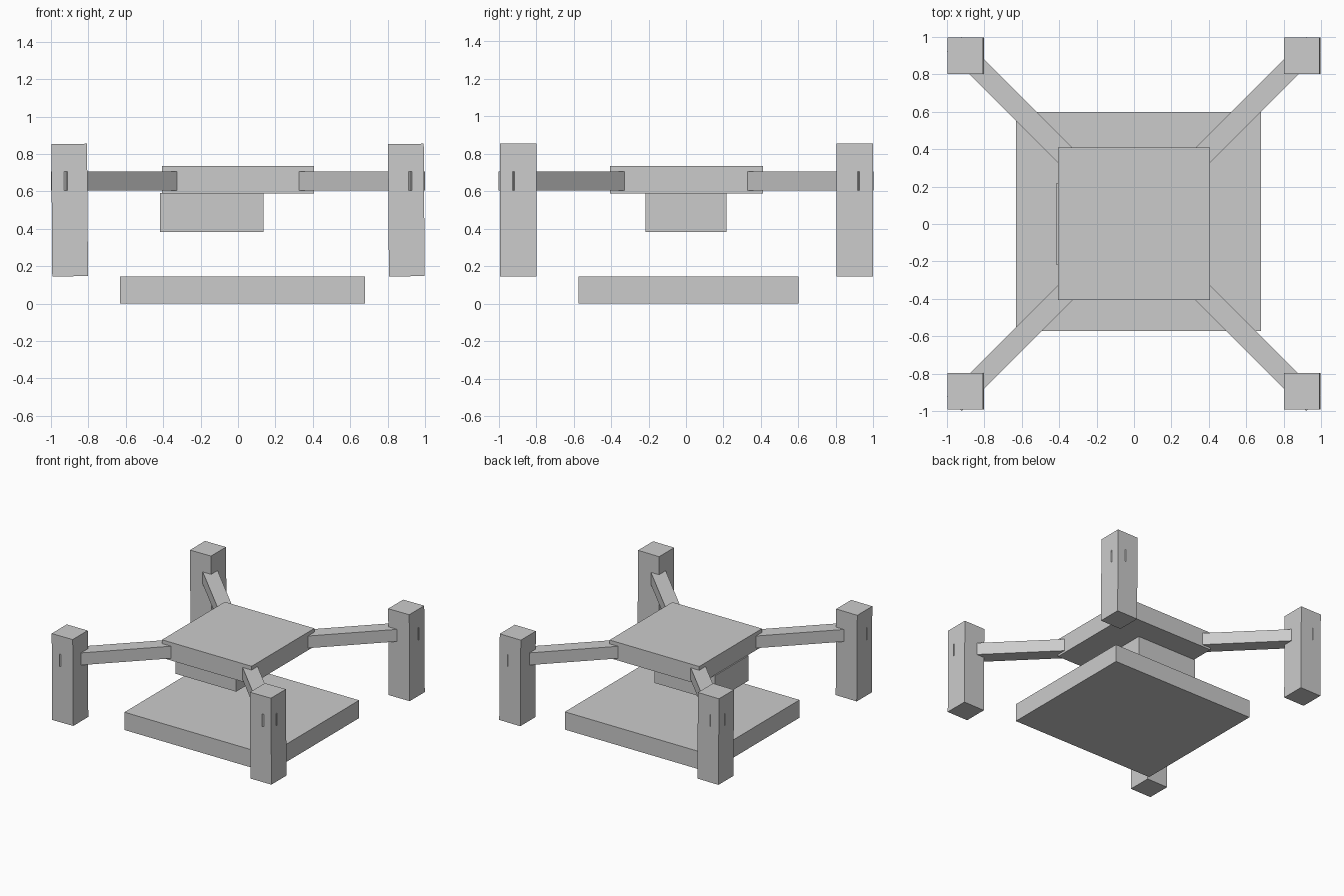
import bpy
from math import radians

if "Cube" in bpy.data.objects:
    bpy.data.objects.remove(bpy.data.objects["Cube"])


def box(name, center, size, rot=(0, 0, 0)):
    bpy.ops.mesh.primitive_cube_add(size=1, location=center, rotation=rot)
    ob = bpy.context.object
    ob.name = name
    ob.scale = size
    bpy.ops.object.transform_apply(location=False, rotation=False, scale=True)
    return ob


def span(name, lo, hi):
    # Box given by its two opposite corners
    return box(name, [(a + b) / 2 for a, b in zip(lo, hi)],
               [b - a for a, b in zip(lo, hi)])


# Central body, hanging pod and ground slab
span("body_plate", (-0.407, -0.405, 0.588), (0.407, 0.41, 0.736))
span("under_pod", (-0.417, -0.217, 0.383), (0.135, 0.217, 0.59))
span("base_slab", (-0.63, -0.573, 0.0), (0.68, 0.6, 0.146))

# Diagonal crossing arms, whose end corners just break through the posts
for side, angle in (("right", 45), ("left", -45)):
    box(f"cross_arm_{side}", (0, 0, 0.655), (2.716, 0.113, 0.1),
        (0, 0, radians(angle)))

# Corner posts, leaning very slightly
for xn, x in (("left", -0.9), ("right", 0.9)):
    for yn, y in (("front", -0.894), ("back", 0.9)):
        box(f"corner_post_{yn}_{xn}", (x, y, 0.5), (0.191, 0.195, 0.708),
            (0, -0.007, 0))
